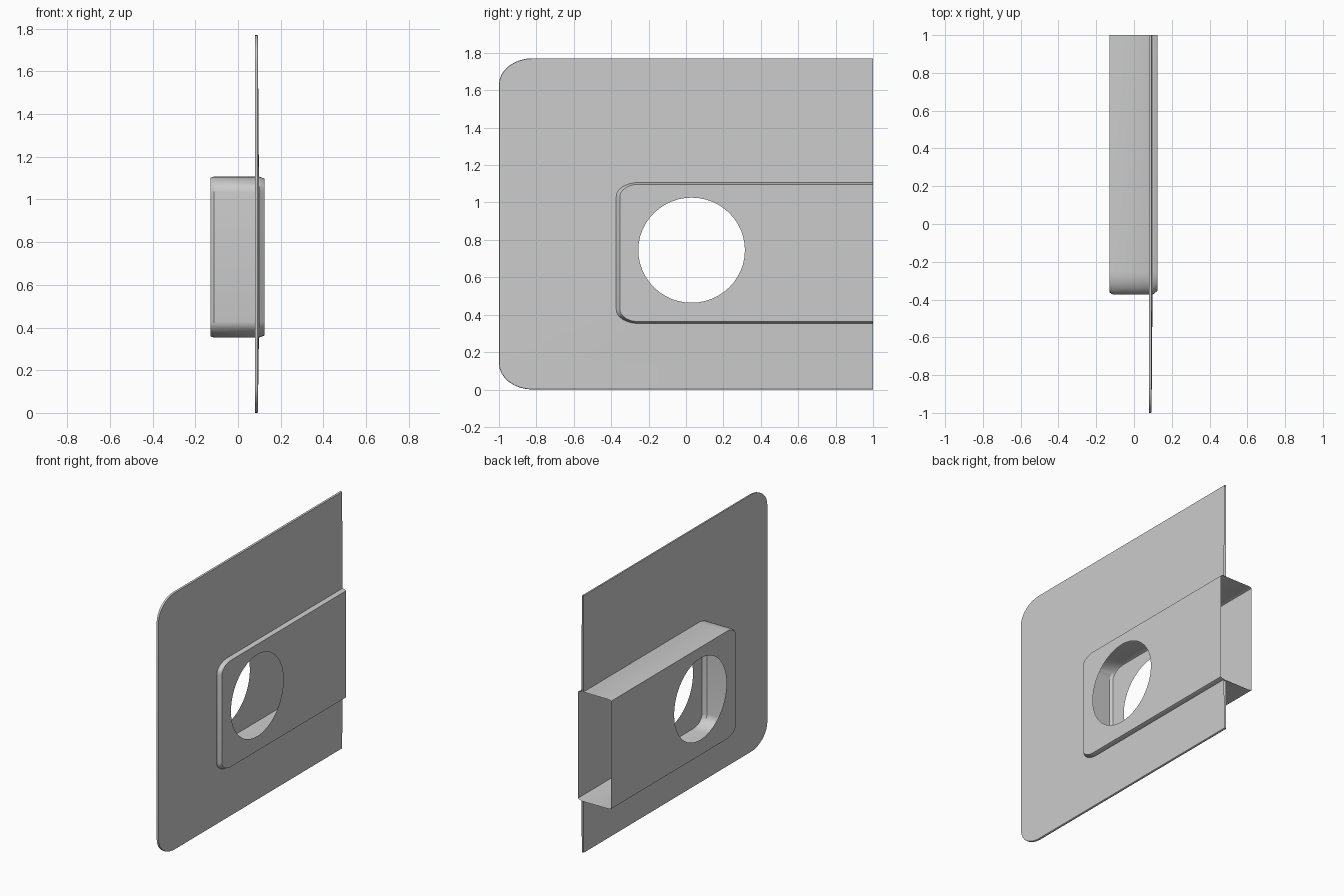
import bpy, bmesh
from math import sin, cos, pi

if "Cube" in bpy.data.objects:
    bpy.data.objects.remove(bpy.data.objects["Cube"])

SEG = 8


def u_loop(bm, x, y0, z0, z1, ry, rz):
    """U-shaped outline, open at y = 1, with two elliptical corners."""
    pts = [(1, z0)]
    for i in range(SEG + 1):
        a = i / SEG * pi / 2
        pts.append((y0 + ry - ry * sin(a), z0 + rz - rz * cos(a)))
    for i in range(SEG + 1):
        a = i / SEG * pi / 2
        pts.append((y0 + ry - ry * cos(a), z1 - rz + rz * sin(a)))
    pts.append((1, z1))
    return [bm.verts.new((x, y, z)) for y, z in pts]


def loft(bm, loops):
    for a, b in zip(loops, loops[1:]):
        for i in range(len(a) - 1):
            bm.faces.new((a[i], a[i + 1], b[i + 1], b[i]))


def cap_with_hole(bm, outline, x):
    n = 48
    ring = [bm.verts.new((x, 0.03 + 0.285 * cos(2 * pi * i / n),
                          0.745 + 0.281 * sin(2 * pi * i / n))) for i in range(n)]
    edges = []
    for loop in (outline, ring):
        for a, b in zip(loop, loop[1:] + loop[:1]):
            edges.append(bm.edges.get((a, b)) or bm.edges.new((a, b)))
    bmesh.ops.triangle_fill(bm, edges=edges, use_beauty=True, normal=(1, 0, 0))


def finish(bm, name):
    bmesh.ops.recalc_face_normals(bm, faces=bm.faces)
    me = bpy.data.meshes.new(name)
    bm.to_mesh(me)
    bm.free()
    ob = bpy.data.objects.new(name, me)
    bpy.context.collection.objects.link(ob)
    bpy.ops.object.select_all(action='DESELECT')
    ob.select_set(True)
    bpy.context.view_layer.objects.active = ob
    bpy.ops.object.shade_smooth_by_angle(angle=pi / 6)


def box_outline(bm, x, dy=0, dz=0):
    return u_loop(bm, x, -0.373 + dy, 0.353 + dz, 1.107 - dz, 0.12 - dy, 0.075 - dz)


# Flange plate: thin sheet around the box, tapering slightly to its rim
bm = bmesh.new()
loft(bm, [box_outline(bm, 0.098),
          u_loop(bm, 0.093, -0.998, 0.002, 1.769, 0.178, 0.138),
          u_loop(bm, 0.090, -1, 0, 1.771, 0.18, 0.14),
          u_loop(bm, 0.080, -1, 0, 1.771, 0.18, 0.14),
          box_outline(bm, 0.082)])
finish(bm, "flange_plate")

# Hollow box: open at y = 1, chamfered front and back, round hole in both walls
bm = bmesh.new()
front = box_outline(bm, 0.125, 0.02, 0.01)
back = box_outline(bm, -0.13, 0.012, 0.006)
loft(bm, [front, box_outline(bm, 0.10), box_outline(bm, -0.113), back])
cap_with_hole(bm, front, 0.125)
cap_with_hole(bm, back, -0.13)
finish(bm, "hollow_box")
